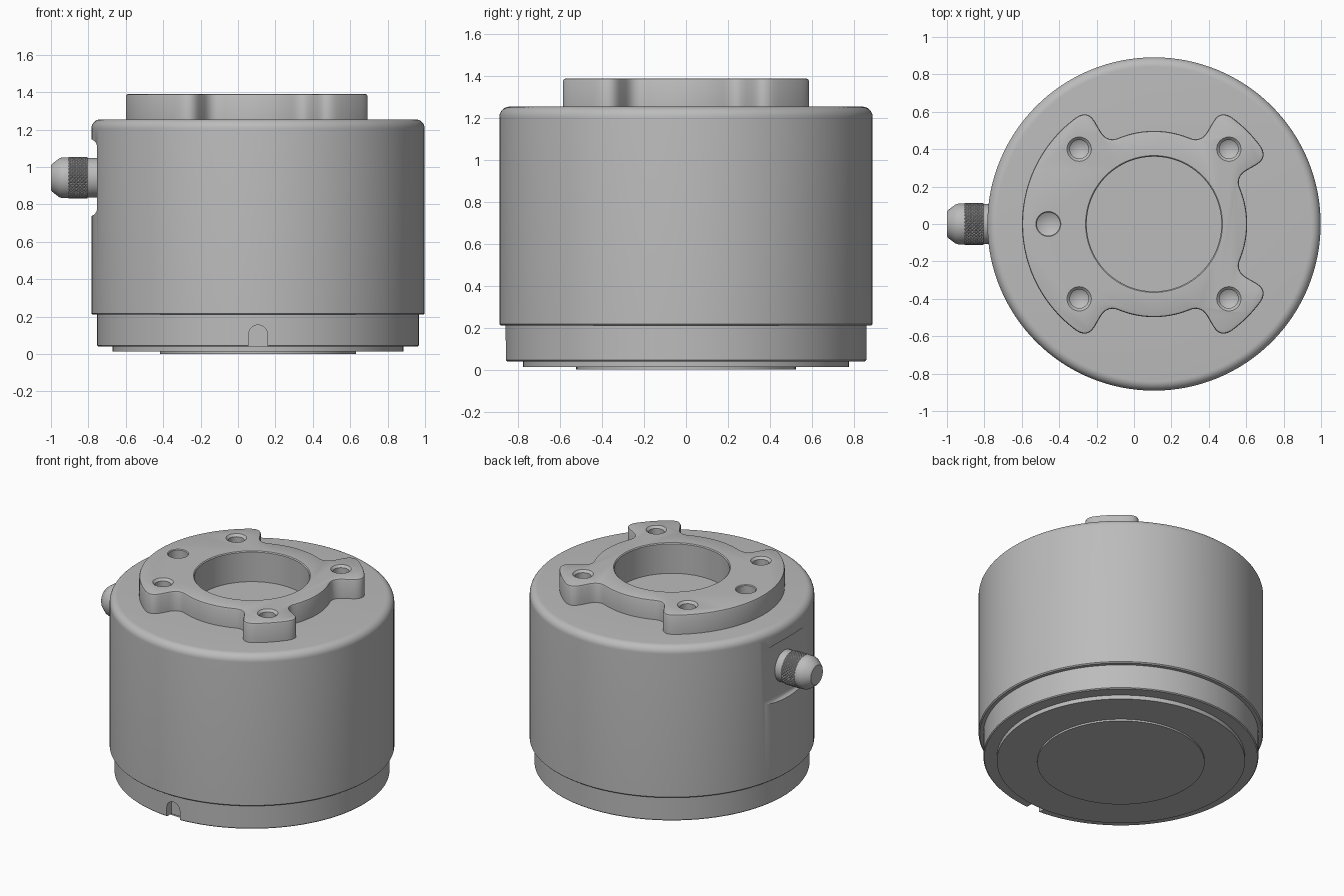
import bpy, bmesh
from math import pi, sin, cos, radians
from mathutils import Matrix, Vector

if "Cube" in bpy.data.objects:
    bpy.data.objects.remove(bpy.data.objects["Cube"], do_unlink=True)

CX = 0.107           # axis of the housing
TOP = 1.39           # top of the flange
SHOULDER = 1.255     # top of the housing

grey = bpy.data.materials.new("plain_grey")
grey.use_nodes = True
grey.diffuse_color = (0.5, 0.5, 0.5, 1)
grey.node_tree.nodes["Principled BSDF"].inputs["Base Color"].default_value = (0.5, 0.5, 0.5, 1)


def finish(name, bm):
    """Turn a bmesh into a named grey object."""
    bmesh.ops.recalc_face_normals(bm, faces=bm.faces[:])
    mesh = bpy.data.meshes.new(name)
    bm.to_mesh(mesh)
    bm.free()
    mesh.materials.append(grey)
    obj = bpy.data.objects.new(name, mesh)
    bpy.context.collection.objects.link(obj)
    return obj


def lathe(name, profile, x=CX, y=0, steps=96, turn=None):
    """Spin (radius, height) points around the vertical axis."""
    bm = bmesh.new()
    verts = [bm.verts.new((r, 0, z)) for r, z in profile]
    edges = [bm.edges.new(pair) for pair in zip(verts, verts[1:])]
    bmesh.ops.spin(bm, geom=verts + edges, cent=(0, 0, 0), axis=(0, 0, 1),
                   angle=2 * pi, steps=steps)
    bmesh.ops.remove_doubles(bm, verts=bm.verts[:], dist=1e-5)
    if turn:
        bm.transform(turn)
    bm.transform(Matrix.Translation((x, y, 0)))
    return finish(name, bm)


def prism(name, points, offset):
    """Extrude a closed outline along an offset."""
    bm = bmesh.new()
    face = bm.faces.new([bm.verts.new(p) for p in points])
    new = bmesh.ops.extrude_face_region(bm, geom=[face])["geom"]
    moved = [g for g in new if isinstance(g, bmesh.types.BMVert)]
    bmesh.ops.translate(bm, verts=moved, vec=offset)
    return bm


def cut(obj, cutters):
    """Subtract cutters from an object and discard them."""
    bpy.context.view_layer.objects.active = obj
    for c in cutters:
        c.hide_render = True
        mod = obj.modifiers.new("cut", "BOOLEAN")
        mod.operation, mod.solver, mod.object = "DIFFERENCE", "EXACT", c
        bpy.ops.object.modifier_apply(modifier=mod.name)
        bpy.data.objects.remove(c, do_unlink=True)


def arc(cx, cy, r, a, b, n):
    return [(cx + r * cos(radians(a + (b - a) * i / n)),
             cy + r * sin(radians(a + (b - a) * i / n))) for i in range(n + 1)]


# Housing: rounded shoulder and a round recess in the top
R = 0.891
fillet = arc(R - 0.05, SHOULDER - 0.05, 0.05, 90, 0, 8)
housing = lathe("housing", [(0, 1.18), (0.36, 1.18), (0.36, SHOULDER)] + fillet
                + [(R, 0.217), (R - 0.007, 0.21), (0, 0.21)], steps=128)

# Flat pocket behind the connector, with rounded upper and lower ends
x0, low, high, f = -0.753, 0.735, 1.15, 0.045
pocket = ([(-1.1, low), (x0 - f, low)] + arc(x0 - f, low + f, f, -90, 0, 6)[1:]
          + arc(x0 - f, high - f, f, 0, 90, 6) + [(-1.1, high)])
cut(housing, [finish("pocket_cutter",
                     prism("pocket", [(x, -0.5, z) for x, z in pocket], (0, 1, 0)))])

# Base ring with an arched notch at the front
base_ring = lathe("base_ring", [(0, 0.04), (0.855, 0.04), (0.861, 0.046), (0.861, 0.21), (0, 0.21)],
                  steps=128)
arch = [(CX + 0.05, 0)] + arc(CX, 0.105, 0.05, 0, 180, 12) + [(CX - 0.05, 0)]
cut(base_ring, [finish("notch_cutter",
                       prism("notch", [(x, -1, z) for x, z in arch], (0, 0.19, 0)))])

# Stepped underside
bottom_plate = lathe("bottom_plate", [(0, 0.012), (0.777, 0.012), (0.777, 0.04), (0, 0.04)])
bottom_disc = lathe("bottom_disc", [(0, 0), (0.524, 0), (0.524, 0.012), (0, 0.012)])


# Mounting flange: wide arc on one side and two ears on the other
def polar(r, a):
    return Vector((CX + r * cos(a), r * sin(a), SHOULDER))


def bend(p, q, s, n=6):
    return [p * (1 - t) ** 2 + q * 2 * t * (1 - t) + s * t * t
            for t in (i / n for i in range(n + 1))]


inner, outer, d = 0.498, 0.706, 0.075
sectors = [(30, 60), (120, 240), (300, 330)]
outline = []
for k, (start, end) in enumerate(sectors):
    a, b = radians(start), radians(end)
    nxt = radians(sectors[(k + 1) % 3][0] + (360 if k == 2 else 0))
    di, do = d / inner, d / outer
    outline += bend(polar(inner, a - di), polar(inner, a), polar(inner + d, a))
    outline += bend(polar(outer - d, a), polar(outer, a), polar(outer, a + do))
    n = max(4, (end - start) // 4)
    outline += [polar(outer, a + do + (b - a - 2 * do) * i / n) for i in range(1, n)]
    outline += bend(polar(outer, b - do), polar(outer, b), polar(outer - d, b))
    outline += bend(polar(inner + d, b), polar(inner, b), polar(inner, b + di))
    outline += [polar(inner, b + di + (nxt - b - 2 * di) * i / 14) for i in range(1, 14)]

bm = prism("flange", outline, (0, 0, TOP - SHOULDER))
bmesh.ops.remove_doubles(bm, verts=bm.verts[:], dist=1e-5)
rim = [e for e in bm.edges if all(v.co.z > TOP - 0.01 for v in e.verts)]
bmesh.ops.bevel(bm, geom=rim, offset=0.012, segments=2, profile=0.5, affect="EDGES")
flange = finish("mounting_flange", bm)


def drill(r, chamfer, floor, tip, x, y, steps):
    """Hole cutter with a chamfered mouth and a pointed or flat end."""
    return lathe("drill", [(0, tip), (r, floor), (r, TOP - chamfer),
                           (r + chamfer + 0.02, TOP + 0.02), (0, TOP + 0.02)], x, y, steps)


holes = [drill(0.36, 0.006, 1.2, 1.2, CX, 0, 96),
         drill(0.062, 0.005, 1.3, 1.265, CX - 0.565, 0, 32)]
holes += [drill(0.05, 0.015, 1.295, 1.265, CX + sx * 0.4, sy * 0.4, 32)
          for sx in (-1, 1) for sy in (-1, 1)]
cut(flange, holes)

# Side connector, pointing towards -x
AXIS_Z = 0.942
point_out = Matrix.Translation((0, 0, AXIS_Z)) @ Matrix.Rotation(-pi / 2, 4, "Y")
connector_collar = lathe("connector_collar", [(0, 0.74), (0.106, 0.74), (0.106, 0.808), (0, 0.808)],
                         0, 0, 48, point_out)
connector_cap = lathe("connector_cap",
                      [(0, 0.9), (0.109, 0.9), (0.109, 0.94), (0.104, 0.955), (0.076, 0.992),
                       (0.066, 1.0), (0, 1.0)], 0, 0, 48, point_out)

# Knurled grip: a band with every second point raised
bm = bmesh.new()
rows, cols = 10, 72
grid = [[bm.verts.new(point_out @ Vector((r * cos(2 * pi * i / cols), r * sin(2 * pi * i / cols),
                                          0.805 + 0.1 * j / rows)))
         for i in range(cols) for r in (0.112 if (i + j) % 2 else 0.106,)]
        for j in range(rows + 1)]
for j in range(rows):
    for i in range(cols):
        k = (i + 1) % cols
        quad = [grid[j][i], grid[j][k], grid[j + 1][k], grid[j + 1][i]]
        if (i + j) % 2:
            quad = quad[1:] + quad[:1]
        bm.faces.new((quad[0], quad[1], quad[3]))
        bm.faces.new((quad[1], quad[2], quad[3]))
bm.faces.new(grid[0])
bm.faces.new(grid[-1])
knurled_grip = finish("connector_knurled_grip", bm)

# Smooth the round parts, keeping hard edges and the knurl crisp
bpy.ops.object.select_all(action="DESELECT")
for obj in (housing, base_ring, bottom_plate, bottom_disc, flange, connector_collar, connector_cap):
    obj.select_set(True)
bpy.context.view_layer.objects.active = housing
bpy.ops.object.shade_smooth_by_angle(angle=radians(32))
